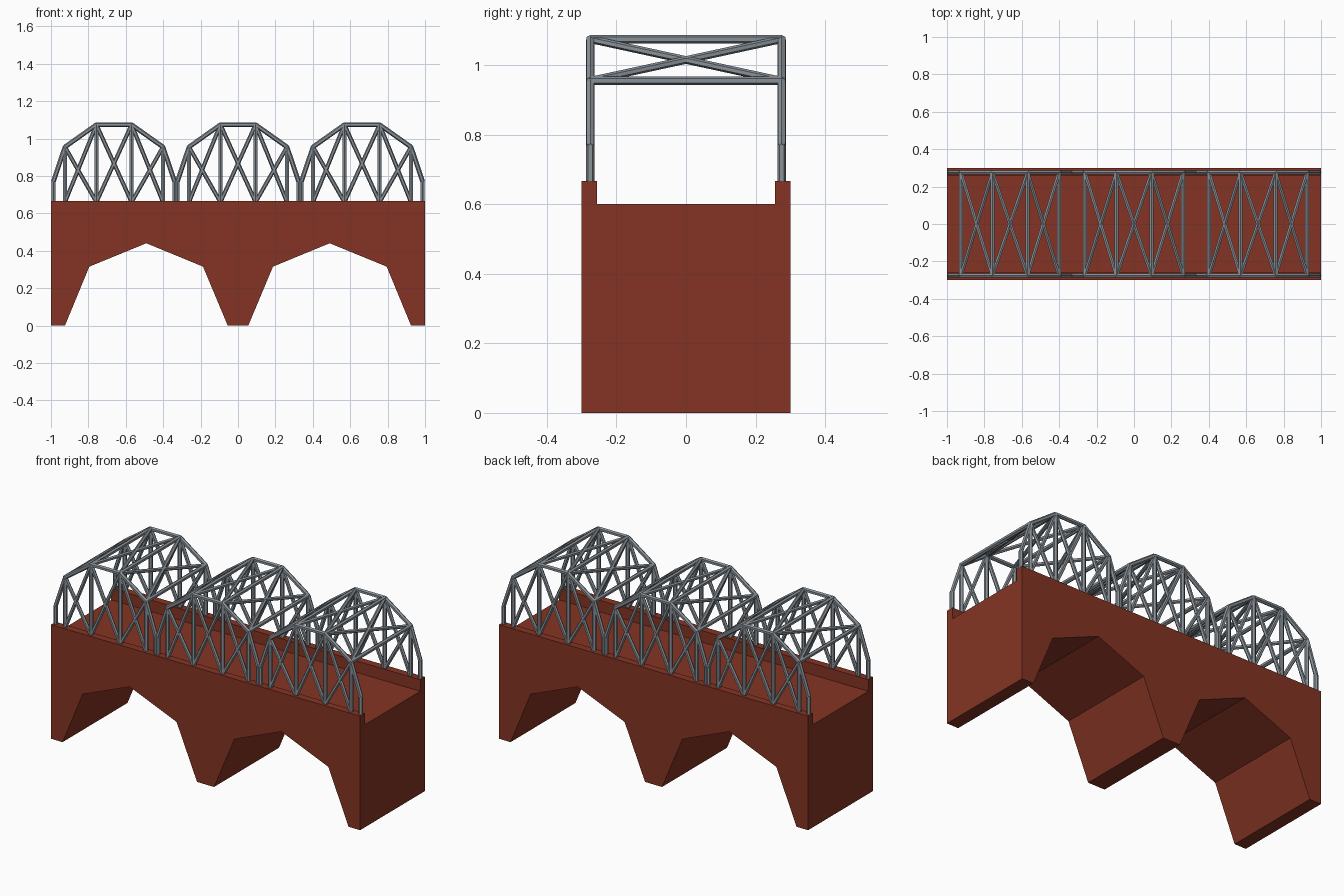
import bpy, bmesh, math
from mathutils import Vector, Matrix

if "Cube" in bpy.data.objects:
    bpy.data.objects.remove(bpy.data.objects["Cube"])

def material(name, rgb):
    m = bpy.data.materials.new(name)
    m.diffuse_color = (*rgb, 1)
    m.use_nodes = True
    m.node_tree.nodes["Principled BSDF"].inputs["Base Color"].default_value = m.diffuse_color
    return m

BRICK = material("red_brown_masonry", (0.23, 0.034, 0.017))
STEEL = material("grey_steel", (0.25, 0.285, 0.315))

def finish(name, bm, mat):
    bmesh.ops.recalc_face_normals(bm, faces=bm.faces)
    me = bpy.data.meshes.new(name)
    bm.to_mesh(me)
    bm.free()
    me.materials.append(mat)
    ob = bpy.data.objects.new(name, me)
    bpy.context.collection.objects.link(ob)
    return ob

def extrude_profile(name, pts, y0, y1):
    """Extrude an (x, z) outline along y."""
    bm = bmesh.new()
    f = bm.faces.new([bm.verts.new((x, y0, z)) for x, z in pts])
    r = bmesh.ops.extrude_face_region(bm, geom=[f])
    vs = [v for v in r["geom"] if isinstance(v, bmesh.types.BMVert)]
    bmesh.ops.translate(bm, verts=vs, vec=(0, y1 - y0, 0))
    return finish(name, bm, BRICK)

def bar(bm, a, b, r=0.0125):
    """Six-sided steel bar between two points."""
    a, b = Vector(a), Vector(b)
    d = b - a
    rot = d.to_track_quat('Z', 'Y').to_matrix().to_4x4()
    mat = Matrix.Translation((a + b) / 2) @ rot
    bmesh.ops.create_cone(bm, cap_ends=True, segments=6, radius1=r,
                          radius2=r, depth=d.length, matrix=mat)

# Masonry: angular arches mirrored about the centre pier
DECK, TOP = 0.60, 0.667
half = [(0.055, 0), (0.187, 0.315), (0.49, 0.44), (0.795, 0.315), (0.925, 0), (1, 0)]
arches = [(-x, z) for x, z in reversed(half)] + half
body = arches + [(1, DECK), (-1, DECK)]
wall = arches + [(1, TOP), (-1, TOP)]
extrude_profile("bridge_body", body, -0.256, 0.256)
extrude_profile("front_side_wall", wall, -0.30, -0.256)
extrude_profile("back_side_wall", wall, 0.256, 0.30)

# Truss outline relative to each span centre
Y, BASE = 0.275, 0.66
nodes = [(-0.262, 0.955), (-0.094, 1.074), (0.094, 1.074), (0.262, 0.955)]
E = 0.324
chord = [(-E, BASE), (-E, 0.77)] + nodes + [(E, 0.77), (E, BASE)]

for name, cx in (("left", -0.663), ("middle", 0.0), ("right", 0.663)):
    # Side trusses: arched chord, posts and crossed braces
    for side, y in (("front", -Y), ("back", Y)):
        bm = bmesh.new()
        P = lambda p: (cx + p[0], y, p[1])
        for a, b in zip(chord, chord[1:]):
            bar(bm, P(a), P(b))
        for x, z in nodes:
            bar(bm, P((x, BASE)), P((x, z)))
        for a, b in zip(nodes, nodes[1:]):
            bar(bm, P((a[0], BASE)), P(b), 0.011)
            bar(bm, P(a), P((b[0], BASE)), 0.011)
        # Joints closing the corners of the chord
        for p in chord[1:-1]:
            bmesh.ops.create_icosphere(bm, subdivisions=1, radius=0.0125,
                                       matrix=Matrix.Translation(P(p)))
        finish(f"{name}_{side}_truss", bm, STEEL)
    # Overhead cross beams and lateral bracing
    bm = bmesh.new()
    for x, z in nodes:
        bar(bm, (cx + x, -Y, z), (cx + x, Y, z))
    for a, b in zip(nodes, nodes[1:]):
        for s in (-1, 1):
            bar(bm, (cx + a[0], -s * Y, a[1]), (cx + b[0], s * Y, b[1]), 0.011)
    finish(f"{name}_overhead_bracing", bm, STEEL)
